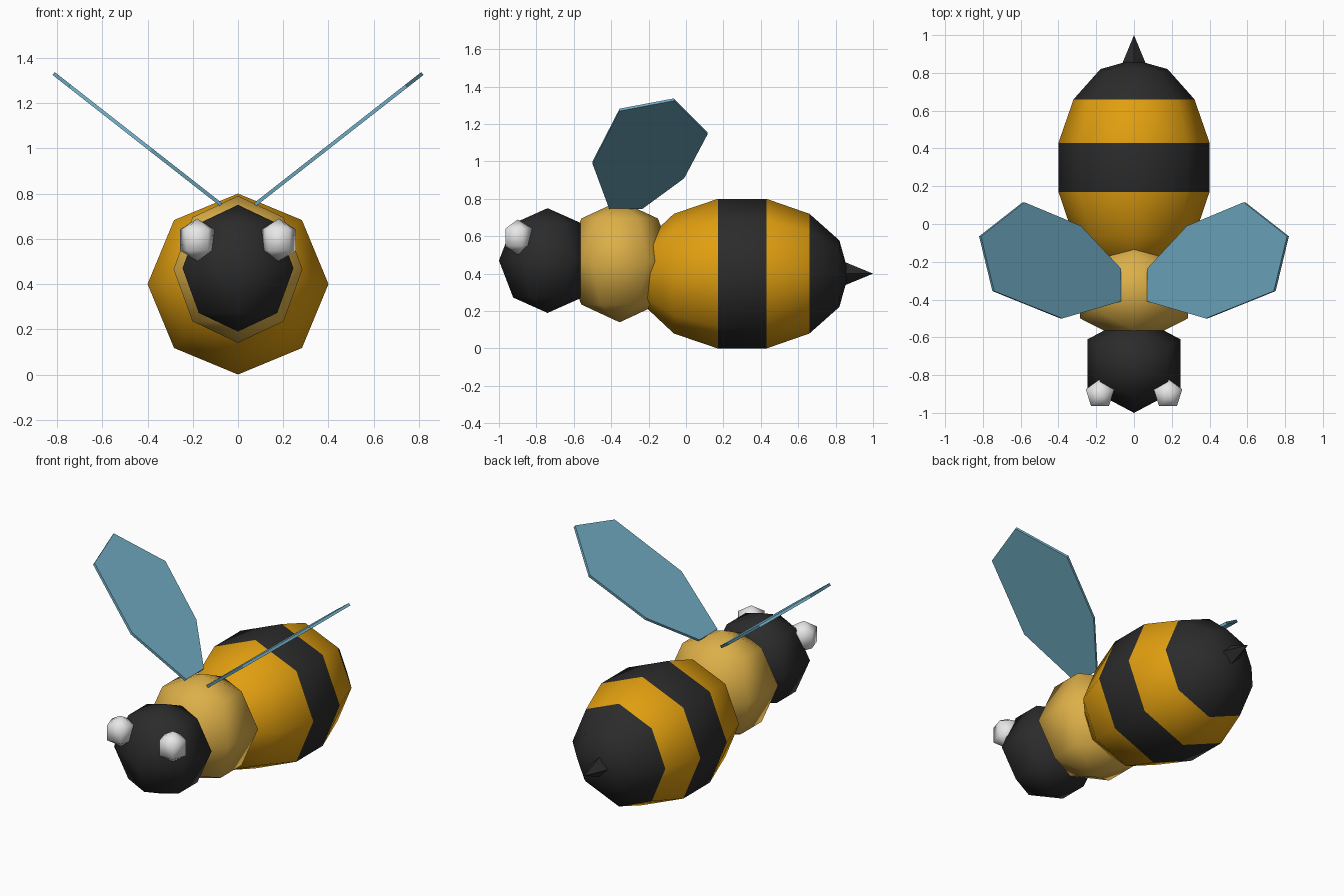
import bpy, bmesh
from math import sin, cos, pi
from mathutils import Vector

cube = bpy.data.objects.get("Cube")
if cube:
    bpy.data.objects.remove(cube, do_unlink=True)


def material(name, r, g, b):
    m = bpy.data.materials.new(name)
    m.use_nodes = True
    m.diffuse_color = (r, g, b, 1)
    node = next(n for n in m.node_tree.nodes if n.type == 'BSDF_PRINCIPLED')
    node.inputs["Base Color"].default_value = (r, g, b, 1)
    return m


black = material("soft black", 0.024, 0.024, 0.024)
amber = material("amber", 0.75, 0.345, 0.005)
honey = material("pale honey", 0.72, 0.43, 0.065)
blue = material("wing blue", 0.16, 0.41, 0.54)
white = material("eye white", 0.8, 0.8, 0.8)


def finish(name, bm, mats, smooth):
    bmesh.ops.recalc_face_normals(bm, faces=bm.faces)
    for f in bm.faces:
        f.smooth = smooth
    mesh = bpy.data.meshes.new(name)
    bm.to_mesh(mesh)
    bm.free()
    for m in mats:
        mesh.materials.append(m)
    obj = bpy.data.objects.new(name, mesh)
    bpy.context.collection.objects.link(obj)
    return obj


def lathe(name, profile, sides, centre, mats, scale=(1, 1, 1), phase=0.0,
          along_y=False, smooth=True):
    """Spin (height, radius) points round z, or round y when along_y is set."""
    bm = bmesh.new()
    rings = []
    for h, r in profile:
        ring = []
        for i in range(sides if r > 0 else 1):
            a = phase + 2 * pi * i / sides
            p = (r * cos(a), h, r * sin(a)) if along_y else (r * cos(a), r * sin(a), h)
            ring.append(bm.verts.new([c + s * v for c, s, v in zip(centre, scale, p)]))
        rings.append(ring)
    for lo, hi in zip(rings, rings[1:]):
        for i in range(sides):
            j = (i + 1) % sides
            quad = [lo[i % len(lo)], lo[j % len(lo)], hi[j % len(hi)], hi[i % len(hi)]]
            bm.faces.new(list(dict.fromkeys(quad)))
    if len(rings[0]) > 1:
        bm.faces.new(rings[0])
    return finish(name, bm, mats, smooth)


def ball(name, sides, rings, centre, scale, mat, phase):
    profile = [(-cos(pi * k / rings), sin(pi * k / rings) if 0 < k < rings else 0)
               for k in range(rings + 1)]
    return lathe(name, profile, sides, centre, [mat], scale, phase)


# Head and thorax: six-sided balls with a corner facing forward
ball("head", 6, 4, (0, -0.74, 0.47), (0.283, 0.26, 0.28), black, pi / 2)
ball("thorax", 6, 4, (0, -0.355, 0.465), (0.329, 0.29, 0.325), honey, pi / 2)

# Abdomen: eight-sided barrel, striped by position along its length
abdomen = lathe("abdomen",
                [(-0.275, 0), (-0.225, 0.17), (-0.065, 0.32), (0.17, 0.4),
                 (0.43, 0.4), (0.66, 0.32), (0.82, 0.178), (0.87, 0)],
                8, (0, 0, 0.4), [amber, black], along_y=True)
for face in abdomen.data.polygons:
    y = face.center.y
    face.material_index = int(0.17 < y < 0.43 or y > 0.66)

# Stinger
lathe("stinger", [(0.84, 0.066), (1.0, 0)], 4, (0, 0, 0.4), [black],
      along_y=True, smooth=False)

# Wing outline seen from above; the plate rises away from the body
outline = [(0.08, -0.41), (0.08, -0.235), (0.29, -0.01), (0.59, 0.115),
           (0.82, -0.065), (0.75, -0.355), (0.39, -0.5)]
slope = 0.783
for side, label in ((1, "left"), (-1, "right")):
    ball(label + "_eye", 5, 3, (side * 0.18, -0.9, 0.595),
         (0.092, 0.092, 0.094), white, pi / 2)

    bm = bmesh.new()
    base = bm.faces.new([bm.verts.new((side * x, y, 0.745 + slope * (x - 0.08)))
                         for x, y in outline])
    thickness = Vector((-side * slope, 0, 1)).normalized() * 0.016
    top = bmesh.ops.extrude_face_region(bm, geom=[base], use_keep_orig=True)
    bmesh.ops.translate(bm, vec=thickness,
                        verts=[v for v in top["geom"] if isinstance(v, bmesh.types.BMVert)])
    finish(label + "_wing", bm, [blue], False)
